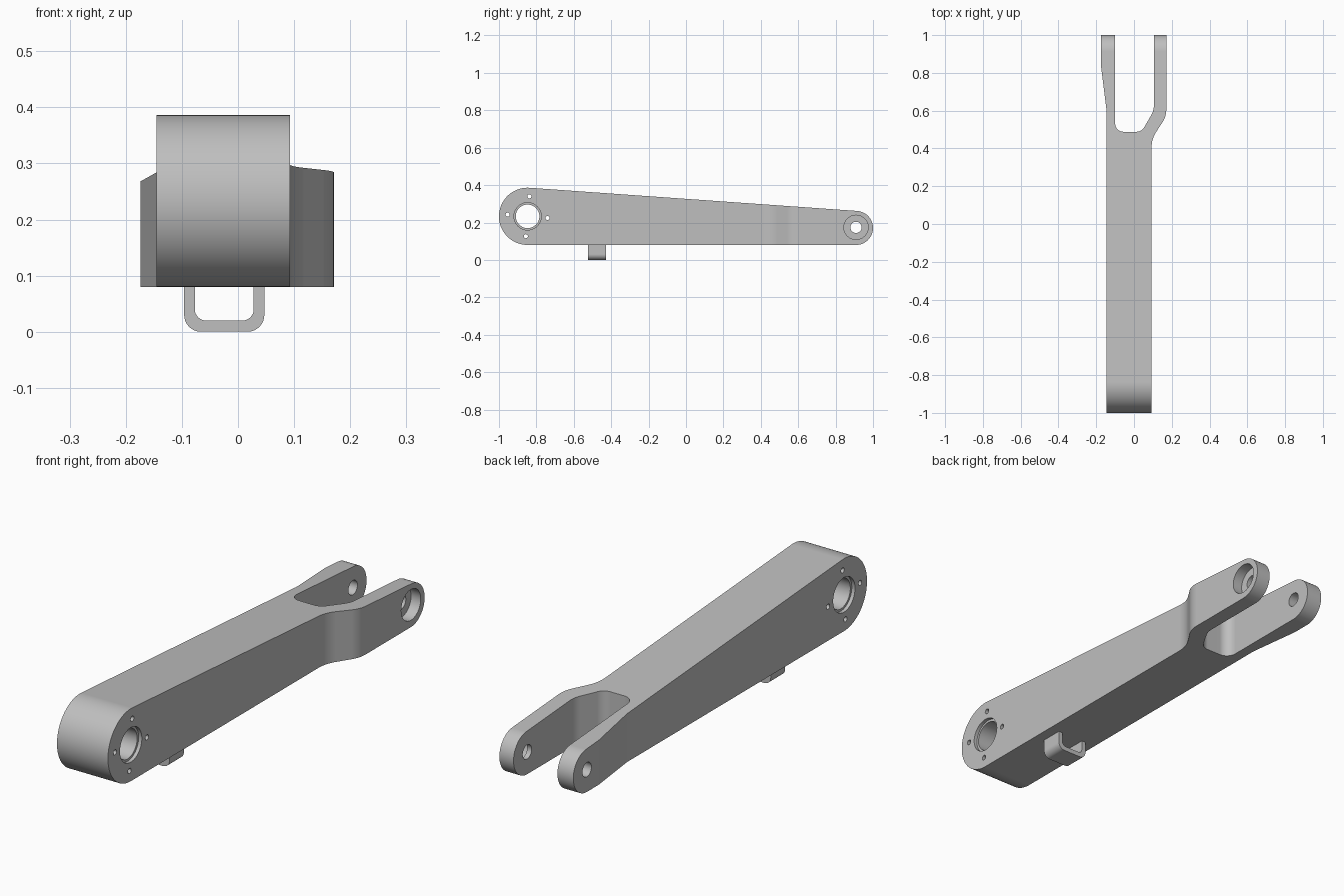
import bpy, bmesh
from math import cos, sin, tan, radians, pi
from mathutils import Vector

cube = bpy.data.objects.get("Cube")
if cube:
    bpy.data.objects.remove(cube, do_unlink=True)

metal = bpy.data.materials.new("plain grey metal")
metal.use_nodes = True
GREY = (0.52, 0.52, 0.52, 1)
metal.diffuse_color = GREY
metal.node_tree.nodes["Principled BSDF"].inputs["Base Color"].default_value = GREY


def arc(cx, cy, r, start, end, steps):
    angles = [radians(start + (end - start) * i / steps) for i in range(steps + 1)]
    return [(cx + r * cos(a), cy + r * sin(a)) for a in angles]


def rounded(corners, steps=8):
    """Closed outline whose corners (x, y, radius) are replaced by tangent arcs."""
    out = []
    for i, (x, y, r) in enumerate(corners):
        p = Vector((x, y))
        if r == 0:
            out.append(p)
            continue
        u = (Vector(corners[i - 1][:2]) - p).normalized()
        v = (Vector(corners[(i + 1) % len(corners)][:2]) - p).normalized()
        half = u.angle(v) / 2
        centre = p + (u + v).normalized() * r / sin(half)
        a = p + u * r / tan(half) - centre
        b = p + v * r / tan(half) - centre
        turn = a.angle(b)
        for k in range(steps + 1):
            t = k / steps
            out.append(centre + (a * sin((1 - t) * turn) + b * sin(t * turn)) / sin(turn))
    return out


def prism(name, outline, axis, low, high):
    """Extrude a flat outline along the given axis."""
    place = {"X": lambda a, b, c: (c, a, b),
             "Y": lambda a, b, c: (a, c, b),
             "Z": lambda a, b, c: (a, b, c)}[axis]
    bm = bmesh.new()
    face = bm.faces.new([bm.verts.new(place(p[0], p[1], low)) for p in outline])
    new = bmesh.ops.extrude_face_region(bm, geom=[face])["geom"]
    shift = Vector(place(0, 0, high - low))
    bmesh.ops.translate(bm, verts=[g for g in new if isinstance(g, bmesh.types.BMVert)], vec=shift)
    bmesh.ops.recalc_face_normals(bm, faces=bm.faces)
    mesh = bpy.data.meshes.new(name)
    bm.to_mesh(mesh)
    bm.free()
    mesh.materials.append(metal)
    obj = bpy.data.objects.new(name, mesh)
    bpy.context.collection.objects.link(obj)
    return obj


def activate(obj):
    bpy.ops.object.select_all(action="DESELECT")
    obj.select_set(True)
    bpy.context.view_layer.objects.active = obj


def combine(obj, tool, operation):
    tool.hide_render = True
    activate(obj)
    mod = obj.modifiers.new("shape", "BOOLEAN")
    mod.operation, mod.solver, mod.object = operation, "EXACT", tool
    bpy.ops.object.modifier_apply(modifier=mod.name)
    bpy.data.objects.remove(tool, do_unlink=True)


def drill(obj, y, z, r, low, high, steps=48):
    combine(obj, prism("drill", arc(y, z, r, 0, 360, steps)[:-1], "X", low, high), "DIFFERENCE")


def smooth(obj):
    activate(obj)
    bpy.ops.object.shade_smooth_by_angle(angle=radians(30))
    mod = obj.modifiers.new("even shading", "WEIGHTED_NORMAL")
    mod.keep_sharp = True


# Arm body: forked plan outline, trimmed by the tapered side profile
LEFT, RIGHT = -0.145, 0.093
plan = rounded([
    (LEFT, -1.1, 0), (RIGHT, -1.1, 0),
    (RIGHT, 0.45, 0.15), (0.171, 0.57, 0.12), (0.171, 1.1, 0),
    (0.105, 1.1, 0), (0.105, 0.6, 0.1), (0.04, 0.488, 0.05),
    (-0.1, 0.488, 0.045), (-0.1, 1.1, 0),
    (-0.174, 1.1, 0), (-0.174, 0.83, 0.1), (LEFT, 0.6, 0.1)])
arm = prism("swing_arm", plan, "Z", 0, 0.5)

HUB_Y, HUB_Z, TIP_Y, TIP_Z = -0.847, 0.233, 0.909, 0.171
side = arc(TIP_Y, TIP_Z, 0.091, -90, 86, 32) + arc(HUB_Y, HUB_Z, 0.153, 86, 270, 40)
combine(arm, prism("side_profile", side, "X", -0.4, 0.4), "INTERSECT")

# Hub bore with a shallow recess on both faces
drill(arm, HUB_Y, HUB_Z, 0.063, -0.4, 0.4)
drill(arm, HUB_Y, HUB_Z, 0.073, RIGHT - 0.015, 0.4)
drill(arm, HUB_Y, HUB_Z, 0.073, -0.4, LEFT + 0.015)

# Four screw holes around the bore
for i in range(4):
    a = radians(-5) + i * pi / 2
    drill(arm, HUB_Y + 0.107 * cos(a), HUB_Z + 0.107 * sin(a), 0.011, -0.4, 0.4, 16)

# Fork pin hole with a counterbore on the offset prong
drill(arm, TIP_Y, TIP_Z + 0.003, 0.03, -0.4, 0.4, 32)
drill(arm, TIP_Y, TIP_Z + 0.003, 0.065, 0.126, 0.4)
smooth(arm)

# Cable guide loop under the arm
guide = rounded([
    (-0.096, 0.083, 0), (-0.096, 0, 0.03), (0.047, 0, 0.03), (0.047, 0.083, 0),
    (0.028, 0.083, 0), (0.028, 0.02, 0.02), (-0.077, 0.02, 0.02), (-0.077, 0.083, 0)])
smooth(prism("cable_guide", guide, "Y", -0.524, -0.428))
